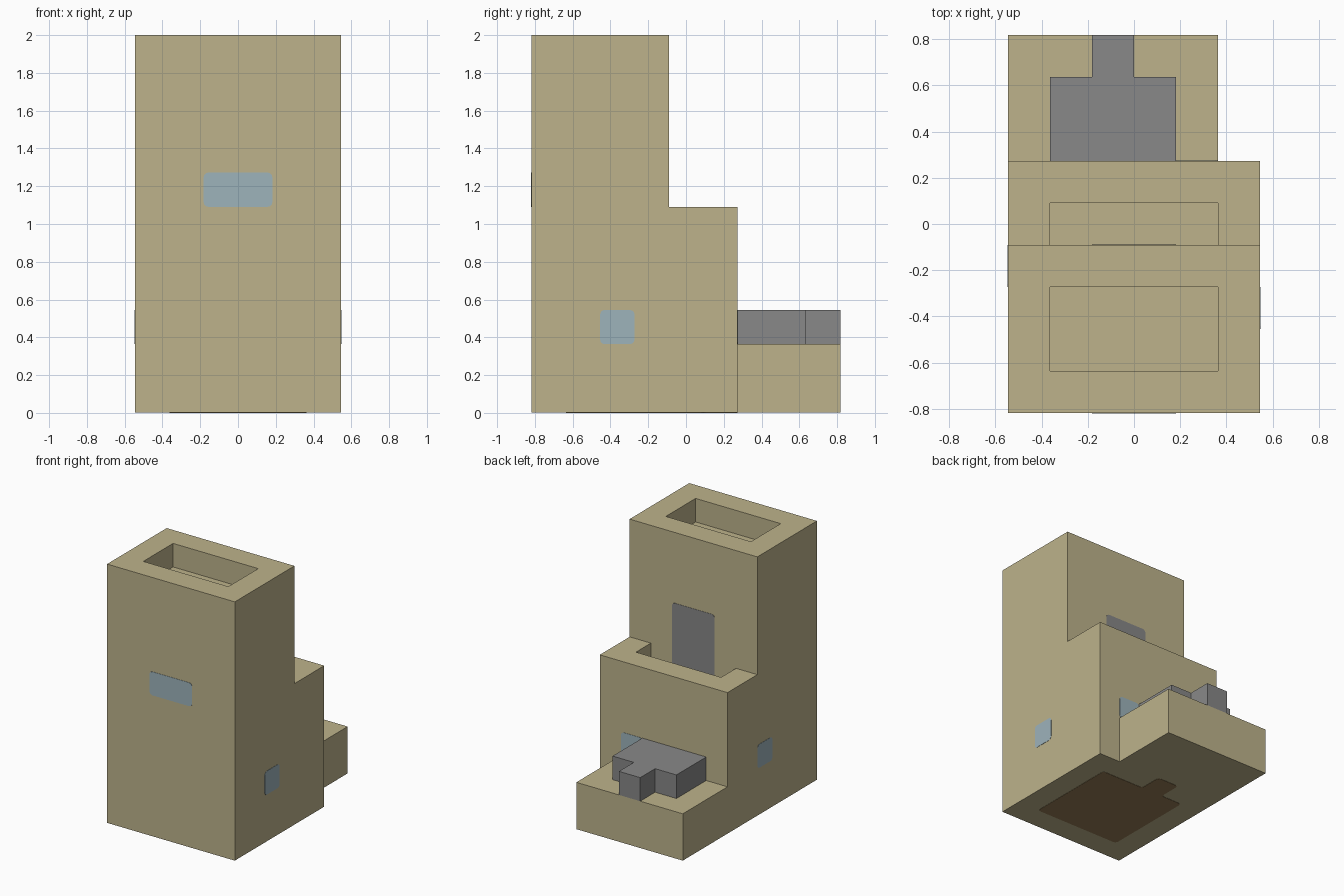
import bpy, bmesh
from math import radians
from mathutils import Matrix, Vector

if "Cube" in bpy.data.objects:
    bpy.data.objects.remove(bpy.data.objects["Cube"])

U = 2 / 11          # one building module
T = 0.004           # thickness of painted plates


def material(name, rgb):
    m = bpy.data.materials.new(name)
    m.use_nodes = True
    m.diffuse_color = (*rgb, 1)
    m.node_tree.nodes["Principled BSDF"].inputs["Base Color"].default_value = (*rgb, 1)
    return m


SAND = material("sandstone", (0.51, 0.45, 0.26))
GREY = material("grey", (0.246, 0.246, 0.246))
GLASS = material("pale_blue_glass", (0.337, 0.451, 0.497))
BROWN = material("brown", (0.305, 0.202, 0.09))


def prism(name, outline, axis, low, high, mat, rounding=0):
    """Extrude a flat outline along an axis; outline holds the other two axes in order."""
    def place(a, b, c):
        p = [a, b]
        p.insert(axis, c)
        return p

    bm = bmesh.new()
    face = bm.faces.new([bm.verts.new(place(a * U, b * U, low)) for a, b in outline])
    if rounding:
        bmesh.ops.bevel(bm, geom=bm.verts[:], offset=rounding, segments=3,
                        profile=0.5, affect='VERTICES')
    move = Vector(place(0, 0, high - low))
    top = bmesh.ops.extrude_face_region(bm, geom=bm.faces[:])["geom"]
    bmesh.ops.translate(bm, vec=move, verts=[v for v in top if isinstance(v, bmesh.types.BMVert)])
    bmesh.ops.recalc_face_normals(bm, faces=bm.faces[:])
    mesh = bpy.data.meshes.new(name)
    bm.to_mesh(mesh)
    bm.free()
    mesh.materials.append(mat)
    obj = bpy.data.objects.new(name, mesh)
    bpy.context.collection.objects.link(obj)
    return obj


def rect(a0, a1, b0, b1):
    return [(a0, b0), (a1, b0), (a1, b1), (a0, b1)]


def combine(target, other, operation):
    """Apply a boolean and discard the helper."""
    mod = target.modifiers.new(operation.lower(), 'BOOLEAN')
    mod.object, mod.operation, mod.solver = other, operation, 'EXACT'
    bpy.context.view_layer.objects.active = target
    bpy.ops.object.modifier_apply(modifier=mod.name)
    bpy.data.objects.remove(other)


def plate(name, outline, axis, level, mat):
    """Thin painted panel with softened corners, centred on a wall surface."""
    return prism(name, outline, axis, level * U - T / 2, level * U + T / 2, mat, 0.025)


# Stepped body with a low annex at the back
profile = [(-4.5, 0), (1.5, 0), (1.5, 6), (-0.5, 6), (-0.5, 11), (-4.5, 11)]
body = prism("stepped_body", profile, 0, -3 * U, 3 * U, SAND)
annex = prism("annex", rect(-3, 2, 0, 4.5), 2, 0, 2 * U, SAND)
combine(body, annex, 'UNION')

# Sunken roof and terrace
roof_cut = prism("roof_cutter", rect(-2, 2, -3.5, -1.5), 2, 10 * U, 12 * U, SAND)
combine(body, roof_cut, 'DIFFERENCE')
terrace_cut = prism("terrace_cutter", rect(-2, 2, -0.5, 0.5), 2, 5 * U, 6.5 * U, SAND)
combine(body, terrace_cut, 'DIFFERENCE')

bm = bmesh.new()
bm.from_mesh(body.data)
bmesh.ops.dissolve_limit(bm, angle_limit=radians(1), verts=bm.verts[:], edges=bm.edges[:])
# Leave room for the floor panel under the base
for v in bm.verts:
    if v.co.z < T / 2:
        v.co.z = T / 2
bm.to_mesh(body.data)
bm.free()

# Raised grey block on the annex roof
block = [(-2, 1.5), (1, 1.5), (1, 3.5), (0, 3.5), (0, 4.5), (-1, 4.5), (-1, 3.5), (-2, 3.5)]
prism("roof_block", block, 2, 2 * U, 3 * U, GREY)

# Windows and terrace door
plate("front_window", rect(-1, 1, 6, 7), 1, -4.5, GLASS)
plate("left_window", rect(-2.5, -1.5, 2, 3), 0, 3, GLASS)
plate("right_window", rect(-1.5, -0.5, 2, 3), 0, -3, GLASS)
plate("back_window", rect(1, 2, 2, 3), 1, 1.5, GLASS)
plate("terrace_door", rect(-1, 1, 5, 8), 1, -0.5, GREY)

# Brown floor panel with a short entrance tab
floor = [(-2, -3.5), (2, -3.5), (2, 0.5), (0, 0.5), (0, 1.5), (-1, 1.5), (-1, 0.5), (-2, 0.5)]
panel = plate("floor_panel", floor, 2, 0, BROWN)
panel.data.transform(Matrix.Translation((0, 0, T / 2)))
